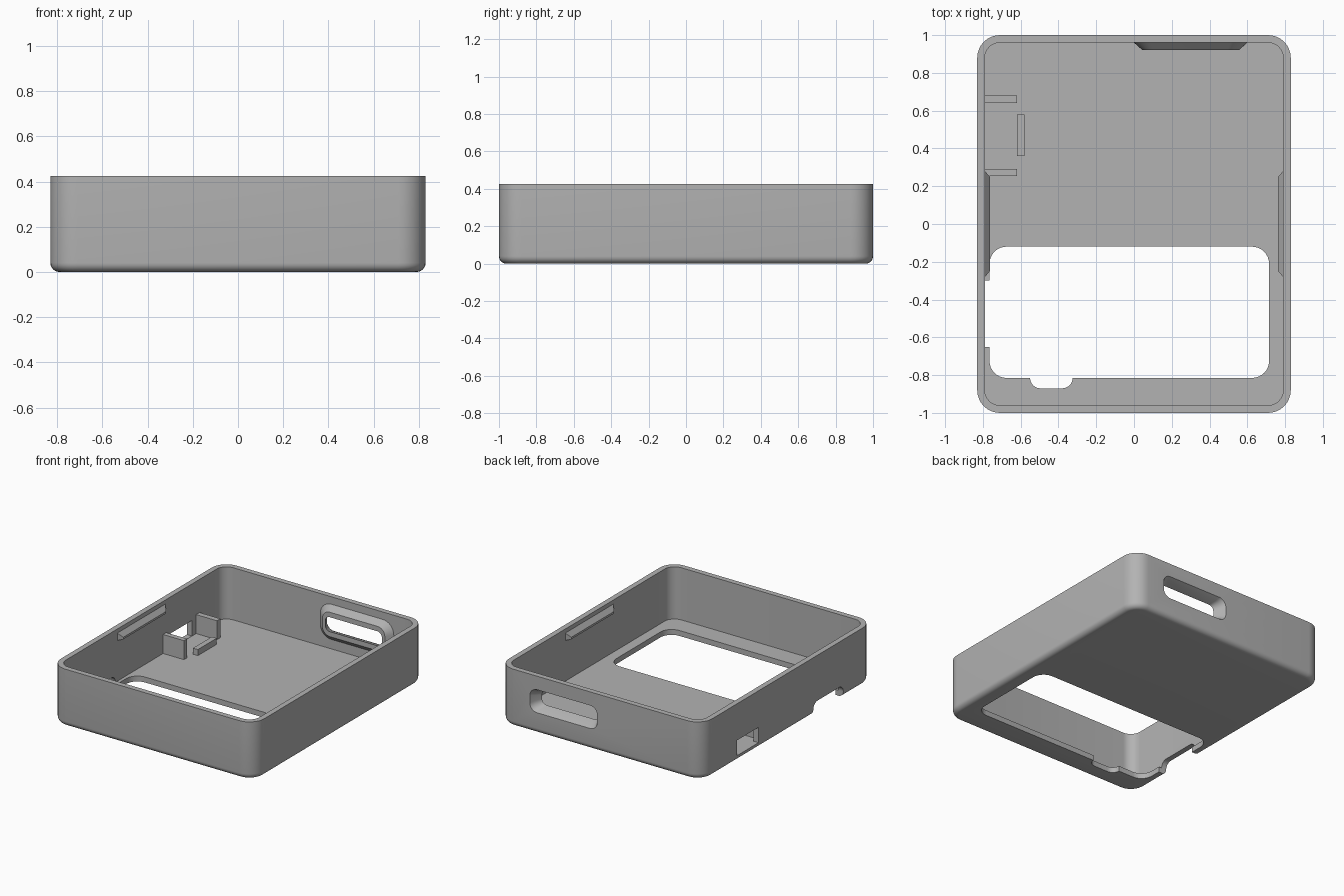
import bpy
import bmesh
from math import sin, cos, pi

cube = bpy.data.objects.get("Cube")
if cube:
    bpy.data.objects.remove(cube, do_unlink=True)

grey = bpy.data.materials.new("light_grey")
grey.use_nodes = True
colour = (0.45, 0.45, 0.45, 1)
grey.diffuse_color = colour
bsdf = next(n for n in grey.node_tree.nodes if n.type == 'BSDF_PRINCIPLED')
bsdf.inputs["Base Color"].default_value = colour


def rounded_rect(u0, u1, v0, v1, r, seg=8):
    """Outline of a rectangle with rounded corners, anticlockwise."""
    corners = [(u1 - r, v1 - r), (u0 + r, v1 - r), (u0 + r, v0 + r), (u1 - r, v0 + r)]
    if r == 0:
        return corners
    points = []
    for i, (cu, cv) in enumerate(corners):
        for k in range(seg + 1):
            a = (i + k / seg) * pi / 2
            points.append((cu + r * cos(a), cv + r * sin(a)))
    return points


def loft(name, axis, rings):
    """Closed solid through rings of (position, u0, u1, v0, v1, radius)."""
    place = {'X': lambda u, v, t: (t, u, v),
             'Y': lambda u, v, t: (u, t, v),
             'Z': lambda u, v, t: (u, v, t)}[axis]
    bm = bmesh.new()
    loops = [[bm.verts.new(place(u, v, t)) for u, v in rounded_rect(*rect)]
             for t, *rect in rings]
    for a, b in zip(loops, loops[1:]):
        for i in range(len(a)):
            j = (i + 1) % len(a)
            bm.faces.new((a[i], a[j], b[j], b[i]))
    bm.faces.new(loops[0])
    bm.faces.new(loops[-1])
    bmesh.ops.recalc_face_normals(bm, faces=bm.faces)
    mesh = bpy.data.meshes.new(name)
    bm.to_mesh(mesh)
    bm.free()
    mesh.materials.append(grey)
    obj = bpy.data.objects.new(name, mesh)
    bpy.context.collection.objects.link(obj)
    return obj


def prism(name, axis, t0, t1, *rect):
    return loft(name, axis, [(t0, *rect), (t1, *rect)])


def combine(target, tool, operation):
    """Apply a boolean and remove the tool."""
    tool.hide_render = True
    mod = target.modifiers.new("cut", 'BOOLEAN')
    mod.object, mod.operation, mod.solver = tool, operation, 'EXACT'
    bpy.context.view_layer.update()
    graph = bpy.context.evaluated_depsgraph_get()
    mesh = bpy.data.meshes.new_from_object(target.evaluated_get(graph))
    target.modifiers.clear()
    target.data = mesh
    bpy.data.objects.remove(tool, do_unlink=True)


W, D, H = 0.83, 1.0, 0.425
WALL, FLOOR, FILLET = 0.04, 0.04, 0.04

# Tray shell with a rounded bottom edge
rings = []
for k in range(7):
    a = k / 6 * pi / 2
    inset = FILLET * (1 - sin(a))
    rings.append((FILLET * (1 - cos(a)), inset - W, W - inset,
                  inset - D, D - inset, 0.12 - inset))
rings.append((H, -W, W, -D, D, 0.12))
body = loft("case_body", 'Z', rings)
combine(body, prism("cavity", 'Z', FLOOR, 0.6, WALL - W, W - WALL,
                    WALL - D, D - WALL, 0.08), 'DIFFERENCE')

# Tapered frame inside the back wall, with a flared slot through it
combine(body, loft("slot_frame", 'Y', [
    (0.98, 0.0, 0.6, 0.11, 0.37, 0.09),
    (0.96, 0.0, 0.6, 0.11, 0.37, 0.09),
    (0.92, 0.045, 0.555, 0.15, 0.33, 0.06)]), 'UNION')
combine(body, loft("slot", 'Y', [
    (1.01, 0.02, 0.58, 0.15, 0.33, 0.06),
    (0.97, 0.04, 0.56, 0.17, 0.31, 0.05),
    (0.91, 0.075, 0.525, 0.19, 0.29, 0.035)]), 'DIFFERENCE')

# Floor window, its small bay, the side notch and the port
cutters = [
    prism("window", 'Z', -0.1, 0.1, -0.765, 0.715, -0.815, -0.12, 0.09),
    prism("window_bay", 'Z', -0.1, 0.1, -0.55, -0.325, -0.87, -0.7, 0.055),
    prism("side_notch", 'X', -0.9, -0.74, -0.65, -0.30, -0.15, 0.09, 0.05),
    prism("port", 'X', -0.9, -0.775, 0.34, 0.59, FLOOR + 0.002, 0.155, 0),
]
for cutter in cutters:
    combine(body, cutter, 'DIFFERENCE')

# Snap ridges on both side walls
for side, name in ((-1, "right_snap_ridge"), (1, "left_snap_ridge")):
    loft(name, 'X', [
        (side * 0.80, -0.285, 0.285, 0.335, 0.40, 0),
        (side * 0.79, -0.28, 0.28, 0.34, 0.395, 0),
        (side * 0.762, -0.25, 0.25, 0.345, 0.36, 0)])

# Board brackets and stop block beside the port
for name, y0, y1 in (("front_bracket", 0.255, 0.292), ("back_bracket", 0.64, 0.68)):
    prism(name, 'Z', FLOOR - 0.01, 0.18, -0.80, -0.62, y0, y1, 0)
prism("board_stop", 'Z', FLOOR - 0.01, 0.085, -0.62, -0.58, 0.36, 0.58, 0)

# Smooth the rounded corners, keep hard edges crisp
bpy.ops.object.select_all(action='DESELECT')
body.select_set(True)
bpy.context.view_layer.objects.active = body
bpy.ops.object.shade_smooth_by_angle(angle=pi / 6)
